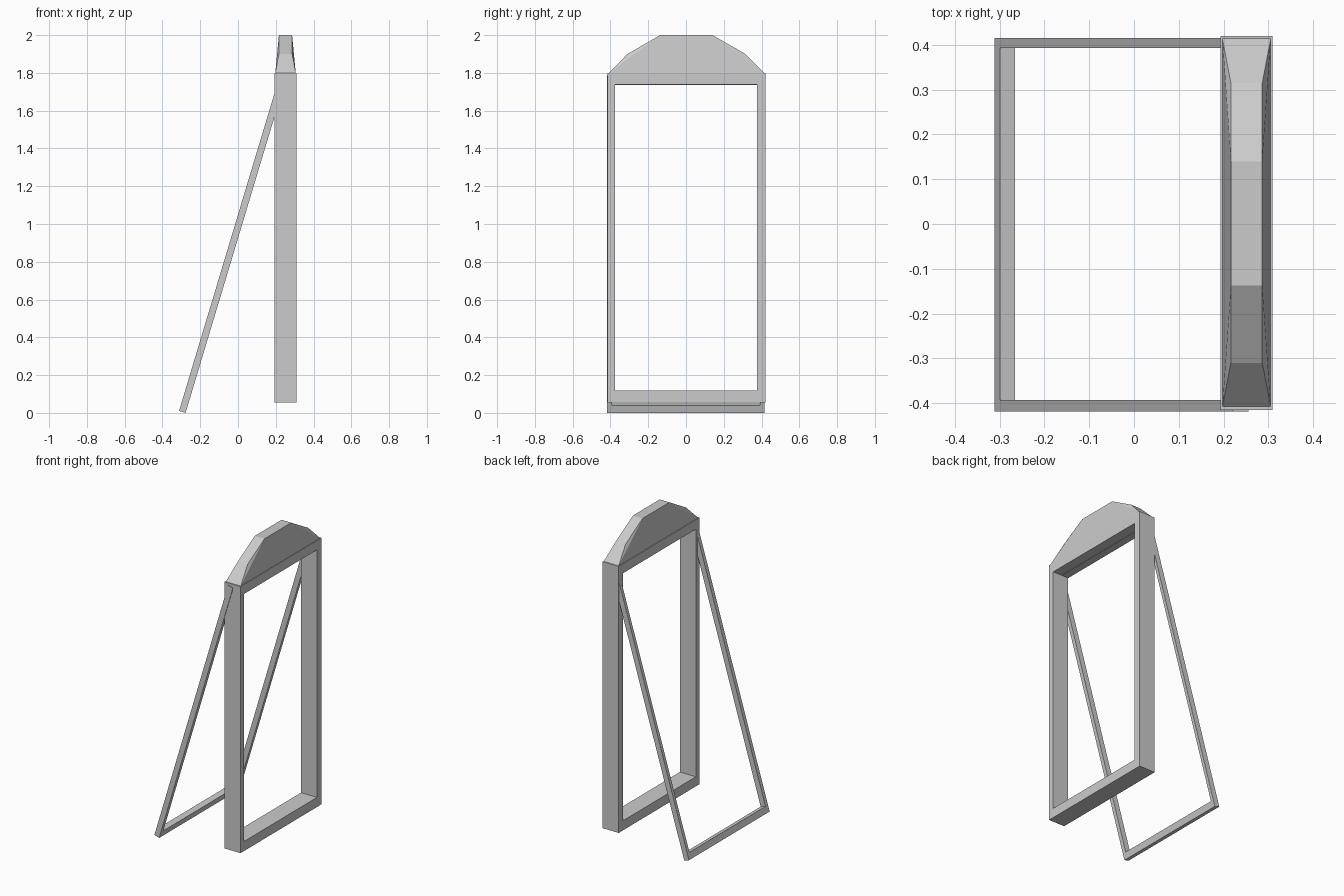
import bpy, bmesh
from mathutils import Vector

if "Cube" in bpy.data.objects:
    bpy.data.objects.remove(bpy.data.objects["Cube"])


def finish(name, bm):
    bmesh.ops.recalc_face_normals(bm, faces=bm.faces)
    me = bpy.data.meshes.new(name)
    bm.to_mesh(me)
    bm.free()
    ob = bpy.data.objects.new(name, me)
    bpy.context.collection.objects.link(ob)
    return ob


def rect_frame(name, origin, up, depth, length, thick, outer, inner, rails):
    """Rectangular ring lying along Y and 'up', thickened along 'depth'."""
    bm = bmesh.new()
    o, u, d = Vector(origin), Vector(up).normalized(), Vector(depth).normalized()

    def ring(ys, lo, hi, t):
        pts = [(ys[0], lo), (ys[1], lo), (ys[1], hi), (ys[0], hi)]
        return [bm.verts.new(o + u * h + d * t + Vector((0, y, 0))) for y, h in pts]

    loops = []
    for t in (0, thick):
        loops.append((ring(outer, 0, length, t),
                      ring(inner, rails[0], length - rails[1], t)))
    (o0, i0), (o1, i1) = loops
    for a, b in ((o0, i0), (o1, i1), (o0, o1), (i0, i1)):
        for k in range(4):
            n = (k + 1) % 4
            bm.faces.new((a[k], a[n], b[n], b[k]))
    return finish(name, bm)


# Deep upright mirror frame, open in the middle
rect_frame("mirror_frame", (0.193, 0, 0.056), (0, 0, 1), (1, 0, 0),
           1.744, 0.116, (-0.415, 0.42), (-0.377, 0.375), (0.063, 0.062))

# Slim leaning support behind it
rect_frame("rear_stand", (-0.312, 0, 0.0104), (0.2876, 0, 0.9577),
           (0.9577, 0, -0.2876), 1.855, 0.036,
           (-0.419, 0.415), (-0.393, 0.393), (0.042, 0.042))

# Tapered crown: stepped arch outline, narrowing in depth above its base
bm = bmesh.new()
profile = [(-0.408, 1.8, 0.054), (-0.31, 1.9, 0.035), (-0.137, 2.0, 0.035),
           (0.14, 2.0, 0.035), (0.315, 1.9, 0.035), (0.414, 1.8, 0.054)]
sides = [[bm.verts.new((0.2515 + s * w, y, z)) for y, z, w in profile]
         for s in (-1, 1)]
for k in range(6):
    n = (k + 1) % 6
    bm.faces.new((sides[0][k], sides[0][n], sides[1][n], sides[1][k]))
for v in sides:
    bm.faces.new((v[0], v[2], v[3], v[5]))
    bm.faces.new((v[0], v[1], v[2]))
    bm.faces.new((v[3], v[4], v[5]))
finish("crown", bm)
